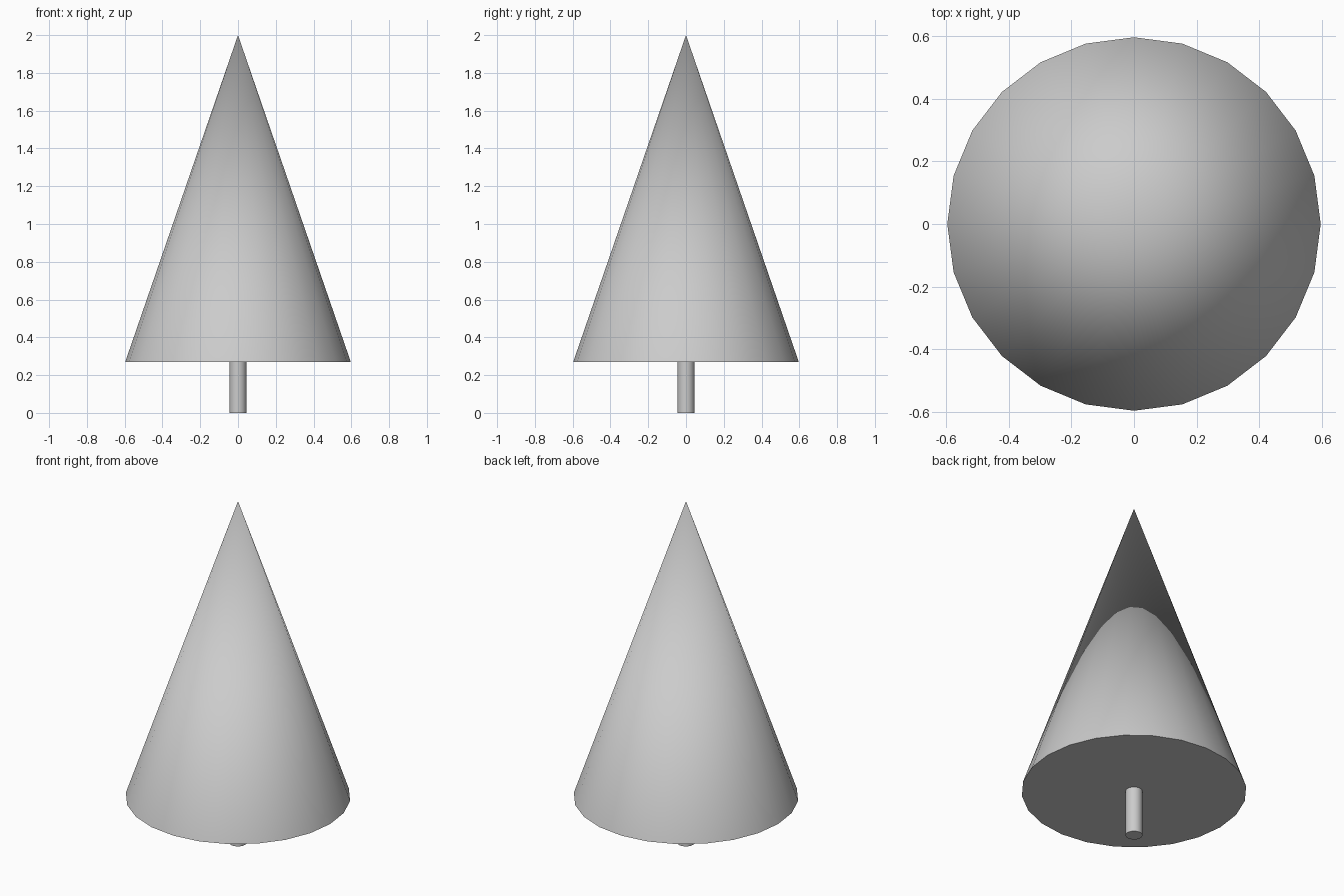
import bpy
import math

if "Cube" in bpy.data.objects:
    bpy.data.objects.remove(bpy.data.objects["Cube"])

SIDES = 24
TRUNK_TOP = 0.27
HEIGHT = 2.0


def finish(name):
    obj = bpy.context.object
    obj.name = name
    bpy.ops.object.shade_smooth_by_angle(angle=math.radians(40))
    return obj


# Foliage: one closed cone with a flat underside
bpy.ops.mesh.primitive_cone_add(
    vertices=SIDES, radius1=0.597, radius2=0, depth=HEIGHT - TRUNK_TOP,
    location=(0, 0, (HEIGHT + TRUNK_TOP) / 2))
finish("foliage")

# Trunk: thin cylinder from the ground to the underside of the foliage
bpy.ops.mesh.primitive_cylinder_add(
    vertices=SIDES, radius=0.045, depth=TRUNK_TOP,
    location=(0, 0, TRUNK_TOP / 2))
finish("trunk")
